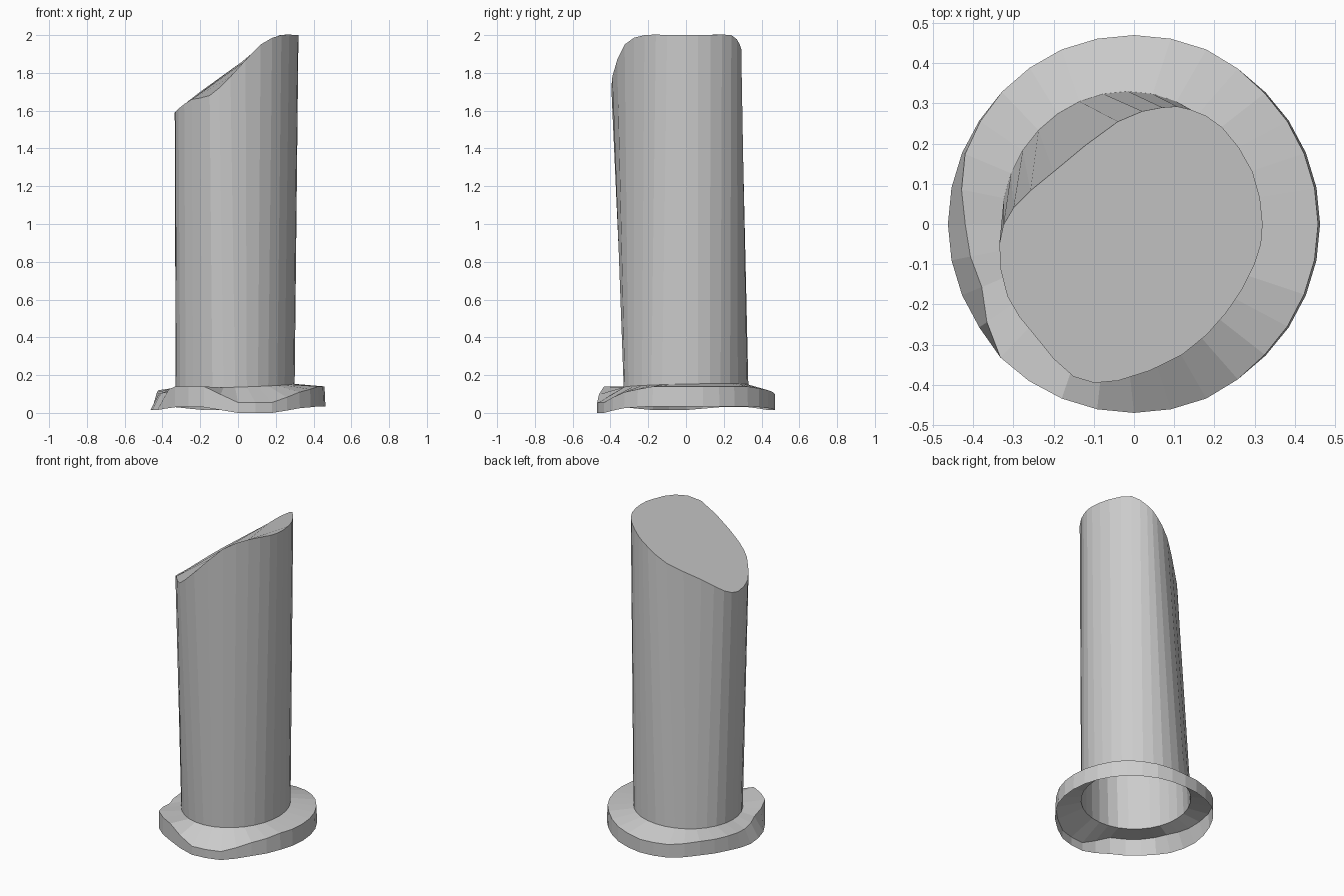
import bpy
import bmesh
from math import cos, sin, tau

cube = bpy.data.objects.get("Cube")
if cube:
    bpy.data.objects.remove(cube, do_unlink=True)

SIDES = 32

# One stone colour for every part
stone = bpy.data.materials.new("grey stone")
stone.use_nodes = True
stone.diffuse_color = (0.6, 0.6, 0.6, 1)
stone.node_tree.nodes["Principled BSDF"].inputs["Base Color"].default_value = stone.diffuse_color


def resample(controls, curved):
    """Double a closed loop of control points, with curved or straight midpoints."""
    result = []
    count = len(controls)
    for i, current in enumerate(controls):
        before, after, beyond = (controls[(i + k) % count] for k in (-1, 1, 2))
        result.append(current)
        middle = []
        for a, b, c, d in zip(before, current, after, beyond):
            straight = (b + c) / 2
            bulge = (straight - (a + d) / 2) / 8
            middle.append(straight + bulge if curved else straight)
        result.append(tuple(middle))
    return result


def polar(radius, index, height):
    angle = tau * index / SIDES
    return (radius * cos(angle), radius * sin(angle), height)


def make_sheet(name, loops, capped=False):
    """Skin consecutive loops into a flat-shaded sheet, lowest loop first."""
    bm = bmesh.new()
    rings = [[bm.verts.new(point) for point in loop] for loop in loops]
    for low, high in zip(rings, rings[1:]):
        for i in range(SIDES):
            j = (i + 1) % SIDES
            bm.faces.new((low[i], low[j], high[j], high[i]))
    if capped:
        bm.faces.new(rings[-1])
    mesh = bpy.data.meshes.new(name)
    bm.to_mesh(mesh)
    bm.free()
    mesh.materials.append(stone)
    part = bpy.data.objects.new(name, mesh)
    bpy.context.scene.collection.objects.link(part)
    return part


# Slanted break at the top of the shaft, anticlockwise from the left side
broken_rim = [
    (.32, 0, 2), (.295, .13, 2), (.22, .24, 2), (.14, .285, 1.95),
    (.07, .29, 1.9), (-.04, .255, 1.81), (-.2, .13, 1.7), (-.3, .04, 1.62),
    (-.335, -.05, 1.59), (-.315, -.18, 1.61), (-.245, -.28, 1.66), (-.15, -.38, 1.68),
    (-.04, -.39, 1.78), (.12, -.325, 1.95), (.23, -.22, 2), (.3, -.1, 2),
]

# Worn collar edge: upper radius, upper height, lower height
collar_edge = [
    (.458, .14, .035), (.458, .14, .035), (.46, .14, .035), (.47, .12, .025),
    (.47, .1, .015), (.47, .1, .015), (.465, .12, .03), (.455, .12, .03),
    (.42, .1, .015), (.41, .11, .015), (.47, .14, .03), (.47, .14, .03),
    (.47, .055, 0), (.47, .055, 0), (.46, .11, .025), (.458, .14, .035),
]

# Seam where the shaft meets the collar
seam = []
for i in range(SIDES):
    x, y, _ = polar(1, i, 0)
    seam.append((.315 * x - .015, .33 * y, .143 + .01 * x + .007 * y))

edge = resample(collar_edge, curved=False)
collar_bottom = [polar(max(.463, r), i, low) for i, (r, high, low) in enumerate(edge)]
collar_top = [polar(r, i, high) for i, (r, high, low) in enumerate(edge)]

# Hollow shaft with a closed, slanted top, and the open collar around its foot
make_sheet("column_shaft", [seam, resample(broken_rim, curved=True)], capped=True)
make_sheet("base_collar", [collar_bottom, collar_top, seam])
